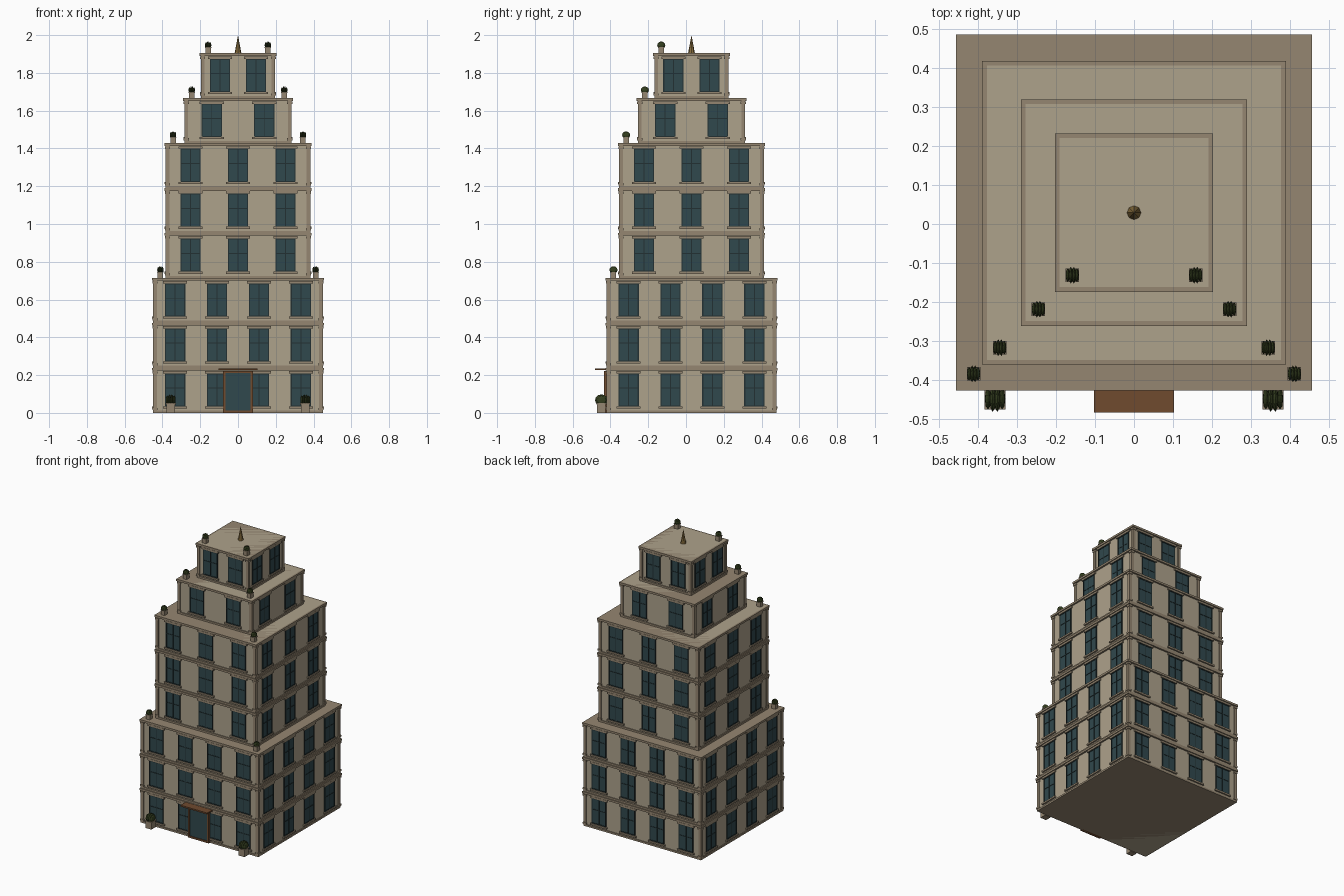
import bpy, bmesh, math
from mathutils import Matrix, Vector

if "Cube" in bpy.data.objects:
    bpy.data.objects.remove(bpy.data.objects["Cube"])

CY, FH = 0.029, 0.238          # tower centre in y, storey height


def material(name, col):
    m = bpy.data.materials.new(name)
    m.diffuse_color = (*col, 1)
    m.use_nodes = True
    m.node_tree.nodes["Principled BSDF"].inputs["Base Color"].default_value = m.diffuse_color
    return m


STONE = material("stone", (0.42, 0.36, 0.26))
TRIM = material("trim", (0.30, 0.24, 0.165))
GLASS = material("glass", (0.03, 0.065, 0.075))
FRAME = material("dark_frame", (0.016, 0.03, 0.032))
WOOD = material("wood", (0.16, 0.07, 0.028))
LEAF = material("leaf", (0.035, 0.05, 0.014))
BRASS = material("brass", (0.25, 0.16, 0.05))


def box(bm, c, s, rot=Matrix()):
    bmesh.ops.create_cube(bm, size=1, matrix=rot @ Matrix.Translation(c) @ Matrix.Diagonal((*s, 1)))


def finish(bm, name, mat):
    me = bpy.data.meshes.new(name)
    bm.to_mesh(me)
    bm.free()
    me.materials.append(mat)
    ob = bpy.data.objects.new(name, me)
    bpy.context.collection.objects.link(ob)
    return ob


def planter(name, x, y, z, s):
    # square pot with rim
    bm = bmesh.new()
    box(bm, (x, y, z + 0.017 * s), (0.034 * s, 0.034 * s, 0.034 * s))
    box(bm, (x, y, z + 0.036 * s), (0.04 * s, 0.04 * s, 0.005 * s))
    finish(bm, name + "_pot", TRIM)
    # bush of thin rounded lobes side by side
    bm = bmesh.new()
    for i, r in ((-1.5, 0.02), (-0.5, 0.025), (0.5, 0.025), (1.5, 0.02)):
        bmesh.ops.create_uvsphere(bm, u_segments=8, v_segments=6, radius=1, matrix=Matrix.Translation(
            (x + i * 0.009 * s, y, z + 0.05 * s)) @ Matrix.Diagonal((0.006 * s, r * s, r * s * 0.9, 1)))
    finish(bm, name + "_bush", LEAF)


# tiers: wall half width, first storey, storeys, windows per side
tiers = [(0.444, 0, 3, 4), (0.377, 3, 3, 3), (0.278, 6, 1, 2), (0.191, 7, 1, 2)]
for t, (h, f0, n, wins) in enumerate(tiers, 1):
    walls, trim, glass, bars = (bmesh.new() for _ in range(4))
    z0, z1 = f0 * FH, (f0 + n) * FH
    box(walls, (0, CY, (z0 + z1) / 2), (2 * h, 2 * h, z1 - z0))
    for f in range(f0, f0 + n):
        z = f * FH
        # cornice slab and base course
        box(trim, (0, CY, z + FH - 0.007), (2 * h + 0.024, 2 * h + 0.024, 0.014))
        box(trim, (0, CY, z + 0.006), (2 * h + 0.012, 2 * h + 0.012, 0.012))
        # corner pilasters with capitals
        for sx in (-1, 1):
            for sy in (-1, 1):
                p = (sx * (h - 0.004), CY + sy * (h - 0.004))
                box(trim, (*p, z + FH / 2), (0.02, 0.02, FH - 0.02))
                box(trim, (*p, z + FH - 0.024), (0.027, 0.027, 0.012))
                box(trim, (*p, z + 0.02), (0.027, 0.027, 0.012))
        # windows on all four sides
        for k in range(4):
            R = Matrix.Translation((0, CY, 0)) @ Matrix.Rotation(k * math.pi / 2, 4, 'Z')
            for i in range(wins):
                x = (i - (wins - 1) / 2) * 2 * h / wins
                zc = z + 0.121
                box(glass, (x, -h, zc), (0.1, 0.006, 0.172), R)
                for s in (-1, 1):
                    box(bars, (x + s * 0.051, -h, zc), (0.006, 0.012, 0.174), R)
                    box(bars, (x, -h, zc + s * 0.085), (0.1, 0.012, 0.005), R)
                box(bars, (x, -h, zc), (0.005, 0.01, 0.17), R)
                box(bars, (x, -h, zc + 0.01), (0.1, 0.01, 0.005), R)
                box(trim, (x, -h, zc + 0.094), (0.128, 0.018, 0.013), R)
                box(trim, (x, -h, zc - 0.093), (0.128, 0.022, 0.011), R)
    for bm, nm, mt in ((walls, "walls", STONE), (trim, "trim", TRIM),
                       (glass, "window_glass", GLASS), (bars, "window_bars", FRAME)):
        finish(bm, f"tier_{t}_{nm}", mt)
    # roof planters at the front corners
    for s, side in ((-1, "left"), (1, "right")):
        planter(f"roof_{t}_{side}", s * (h - 0.033), CY - h + 0.031, z1, 0.86)

# entrance: door leaf, wooden surround, canopy
yf = CY - 0.444
bm = bmesh.new()
box(bm, (0, yf - 0.004, 0.112), (0.136, 0.016, 0.21))
finish(bm, "door", GLASS)
bm = bmesh.new()
for s in (-1, 1):
    box(bm, (s * 0.073, yf - 0.006, 0.11), (0.012, 0.024, 0.22))
box(bm, (0, yf - 0.006, 0.216), (0.158, 0.024, 0.012))
box(bm, (0, yf - 0.006, 0.006), (0.158, 0.024, 0.012))
finish(bm, "door_surround", WOOD)
bm = bmesh.new()
box(bm, (0, yf - 0.034, 0.231), (0.204, 0.068, 0.01))
finish(bm, "canopy", WOOD)

# street planters
for s, side in ((-1, "left"), (1, "right")):
    planter(f"street_{side}", s * 0.356, -0.448, 0, 1.35)

# roof finial
bm = bmesh.new()
bmesh.ops.create_cone(bm, cap_ends=True, segments=8, radius1=0.018, radius2=0, depth=0.096,
                      matrix=Matrix.Translation((0, CY, 1.952)))
finish(bm, "finial", BRASS)
